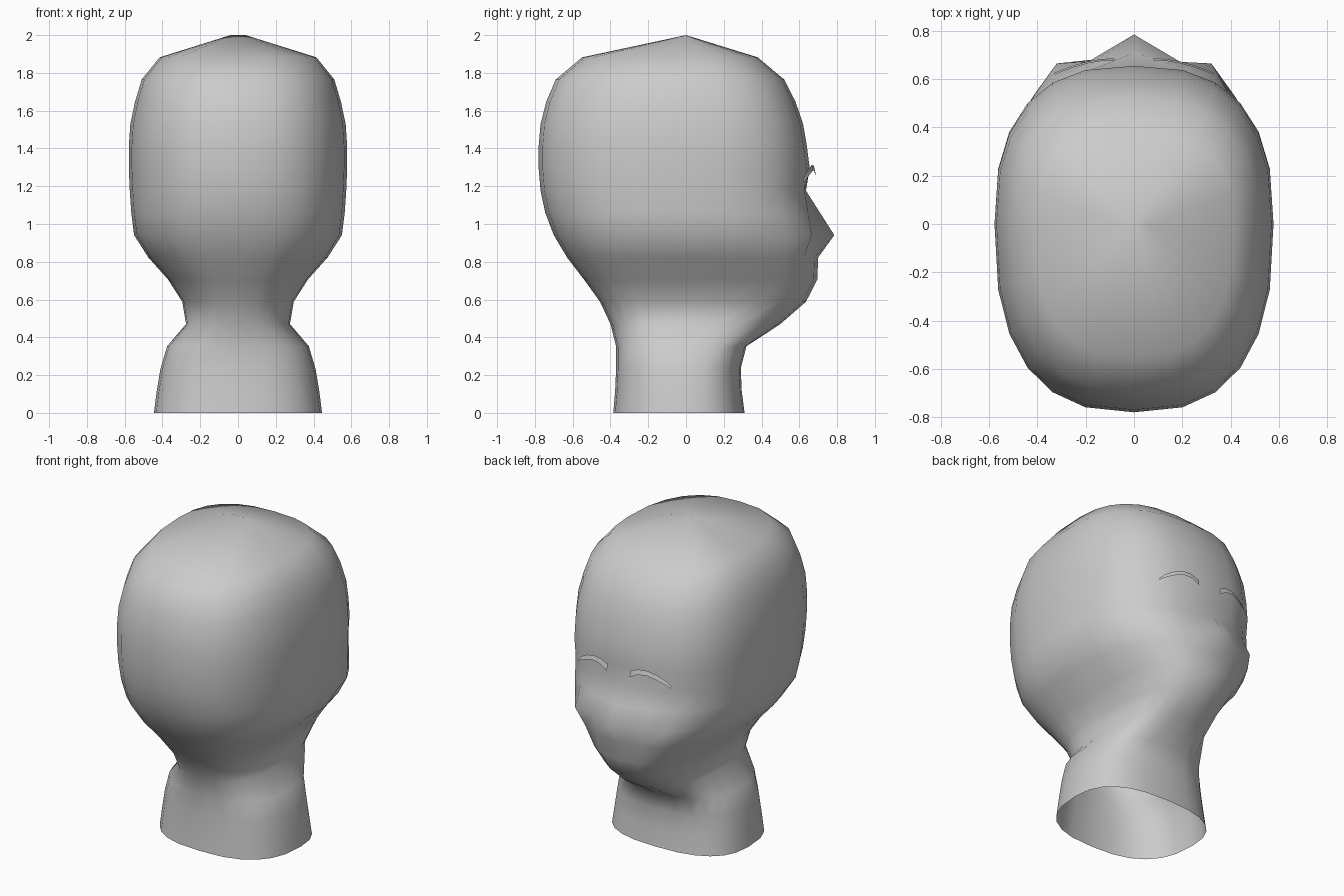
import bpy, bmesh
from math import sin, cos, pi, copysign

cube = bpy.data.objects.get("Cube")
if cube:
    bpy.data.objects.remove(cube, do_unlink=True)

grey = bpy.data.materials.new("plain grey")
grey.use_nodes = True
colour = (0.6, 0.6, 0.6, 1)
grey.diffuse_color = colour
grey.node_tree.nodes["Principled BSDF"].inputs["Base Color"].default_value = colour


def finish(bm, name):
    """Turn a bmesh into a smooth shaded grey object."""
    mesh = bpy.data.meshes.new(name)
    bm.to_mesh(mesh)
    bm.free()
    mesh.materials.append(grey)
    mesh.shade_smooth()
    obj = bpy.data.objects.new(name, mesh)
    bpy.context.collection.objects.link(obj)
    return obj


def rounded(v, power=0.78):
    return copysign(abs(v) ** power, v) if abs(v) > 1e-6 else 0.0


# Head and neck rings, evenly spaced in height: half width, back depth, face depth
RINGS = [
    (.445, .385, .31), (.43, .375, .295), (.41, .37, .29), (.375, .37, .32),
    (.275, .40, .50), (.295, .455, .635), (.37, .54, .695), (.475, .63, .70),
    (.55, .70, .69), (.565, .745, .665), (.573, .77, .645), (.578, .78, .655),
    (.578, .78, .64), (.57, .77, .62), (.545, .74, .58), (.51, .69, .52),
    (.415, .55, .38), (.04, 0, 0)]
SIDES = 24
NOSE, TIP = 8, SIDES // 4

bm = bmesh.new()
rings = []
for i, (width, back, face) in enumerate(RINGS):
    ring = []
    for k in range(SIDES):
        a = 2 * pi * k / SIDES
        depth = face if sin(a) > 0 else back
        ring.append(bm.verts.new((width * rounded(cos(a)), depth * rounded(sin(a)),
                                  2 * i / (len(RINGS) - 1))))
    rings.append(ring)

# Nose tip, bridge and cheekbones
rings[NOSE][TIP].co.y = .785
rings[NOSE + 1][TIP].co.y = .71
rings[NOSE + 2][TIP].co.y = .635
for side in (-1, 1):
    rings[NOSE][TIP + 2 * side].co.y = .665

# Skin between rings; the neck stays open below and the crown closes to a short ridge
for low, high in zip(rings, rings[1:]):
    for k in range(SIDES):
        n = (k + 1) % SIDES
        bm.faces.new((low[k], low[n], high[n], high[k]))
bmesh.ops.remove_doubles(bm, verts=bm.verts[:], dist=0.0005)
bmesh.ops.recalc_face_normals(bm, faces=bm.faces[:])
finish(bm, "head_and_neck")

# Eyebrows: thin arched ribbons, as x, y, lower z, upper z
BROW = [(.08, .686, 1.25, 1.288), (.13, .684, 1.278, 1.31), (.19, .674, 1.284, 1.312),
        (.25, .657, 1.265, 1.292), (.30, .639, 1.24, 1.262), (.33, .626, 1.22, 1.23)]
for side, name in ((1, "left_eyebrow"), (-1, "right_eyebrow")):
    bm = bmesh.new()
    pairs = [(bm.verts.new((side * x, y, lo)), bm.verts.new((side * x, y - .008, hi)))
             for x, y, lo, hi in BROW]
    for (a, b), (c, d) in zip(pairs, pairs[1:]):
        bm.faces.new((a, b, d, c) if side > 0 else (a, c, d, b))
    finish(bm, name)
